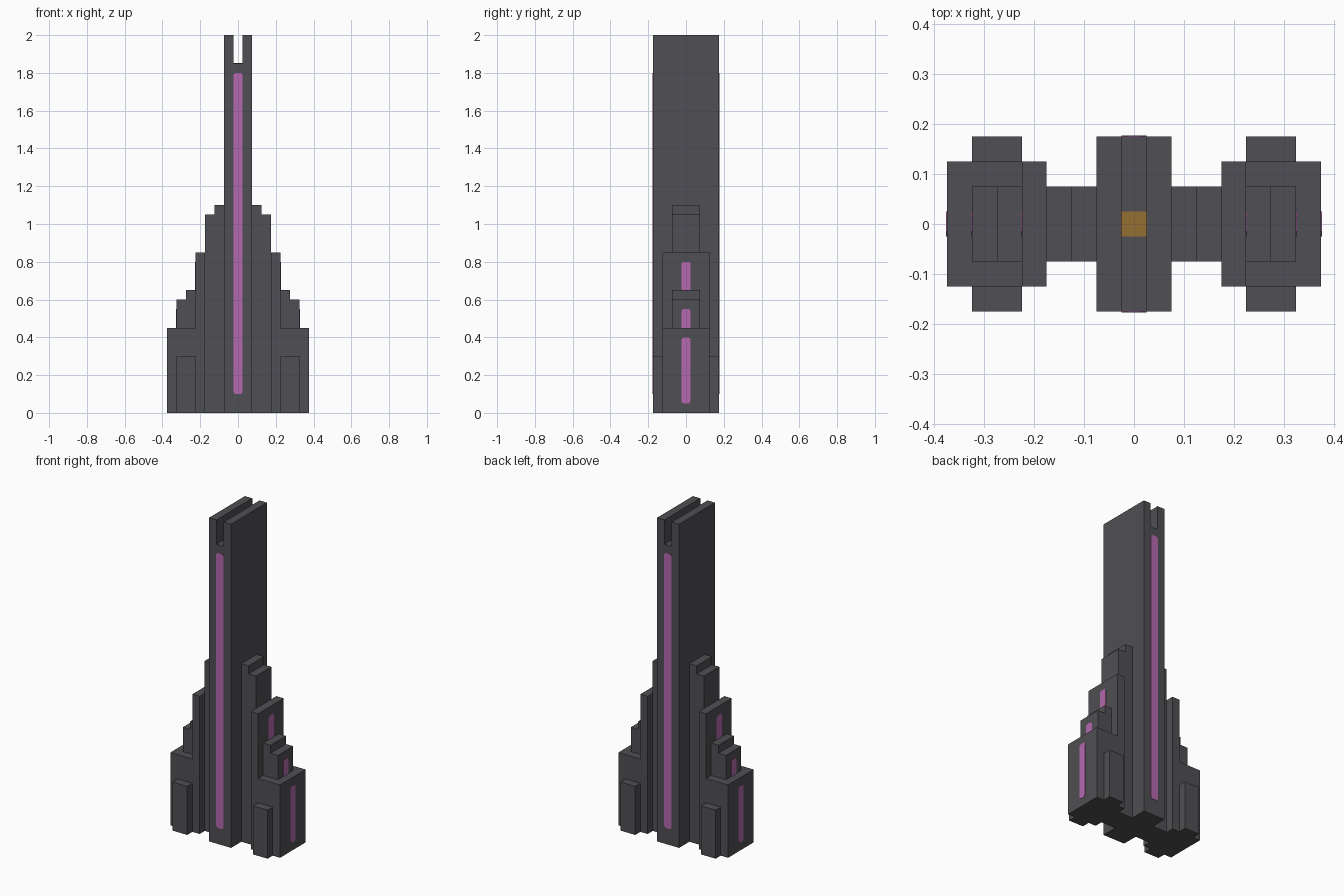
import bpy
import bmesh
from mathutils import Vector

cube = bpy.data.objects.get("Cube")
if cube:
    bpy.data.objects.remove(cube, do_unlink=True)


def make_material(name, rgb):
    mat = bpy.data.materials.new(name)
    mat.use_nodes = True
    mat.diffuse_color = (*rgb, 1)
    mat.node_tree.nodes["Principled BSDF"].inputs["Base Color"].default_value = (*rgb, 1)
    return mat


STONE = make_material("dark grey", (0.08, 0.078, 0.087))
GLOW = make_material("orchid pink", (0.46, 0.138, 0.425))
GOLD = make_material("dull gold", (0.30, 0.16, 0.034))


def extrude(name, points, offset, mat):
    """Make a solid by sweeping a closed outline along an offset."""
    bm = bmesh.new()
    face = bm.faces.new([bm.verts.new(p) for p in points])
    swept = bmesh.ops.extrude_face_region(bm, geom=[face], use_keep_orig=True)
    moved = [v for v in swept["geom"] if isinstance(v, bmesh.types.BMVert)]
    bmesh.ops.translate(bm, verts=moved, vec=offset)
    bmesh.ops.recalc_face_normals(bm, faces=bm.faces[:])
    mesh = bpy.data.meshes.new(name)
    bm.to_mesh(mesh)
    bm.free()
    mesh.materials.append(mat)
    obj = bpy.data.objects.new(name, mesh)
    bpy.context.collection.objects.link(obj)
    return obj


def slab(name, outline, y0, y1, side=1):
    """Sweep a front outline (x, z) from y0 to y1."""
    points = [(side * x, y0, z) for x, z in outline]
    return extrude(name, points, (0, y1 - y0, 0), STONE)


def strip(name, normal, distance, z0, z1, square_foot=False):
    """Thin glowing window with clipped corners on a vertical wall."""
    n = Vector(normal)
    across = n.cross(Vector((0, 0, 1)))
    w, c = 0.025, 0.01
    outline = [(-w, z1 - c), (c - w, z1), (w - c, z1), (w, z1 - c)]
    if square_foot:
        outline += [(w, z0), (-w, z0)]
    else:
        outline += [(w, z0 + c), (w - c, z0), (c - w, z0), (-w, z0 + c)]
    base = n * (distance - 0.002)
    points = [base + across * a + Vector((0, 0, z)) for a, z in outline]
    extrude(name, points, n * 0.004, GLOW)


# Central tower with a notched crown
slab("tower", [(-0.075, 0), (0.075, 0), (0.075, 2), (0.025, 2), (0.025, 1.85),
               (-0.025, 1.85), (-0.025, 2), (-0.075, 2)], -0.175, 0.175)
w = 0.025
extrude("crown_plate", [(-w, -w, 1.849), (w, -w, 1.849), (w, w, 1.849), (-w, w, 1.849)],
        (0, 0, 0.003), GOLD)

# Tall windows on front and back
for label, y in (("front", -1), ("back", 1)):
    strip(label + "_window", (0, y, 0), 0.175, 0.1, 1.8)

# Stepped wings
for label, s in (("left", 1), ("right", -1)):
    slab(label + "_shoulder", [(0.075, 0), (0.175, 0), (0.175, 1.05), (0.125, 1.05),
                               (0.125, 1.1), (0.075, 1.1)], -0.075, 0.075, s)
    slab(label + "_wing", [(0.175, 0), (0.375, 0), (0.375, 0.45), (0.225, 0.45),
                           (0.225, 0.85), (0.175, 0.85)], -0.125, 0.125, s)
    slab(label + "_setback", [(0.225, 0.45), (0.325, 0.45), (0.325, 0.6), (0.275, 0.6),
                              (0.275, 0.65), (0.225, 0.65)], -0.075, 0.075, s)
    for end, y in (("front", -1), ("back", 1)):
        slab(f"{label}_{end}_buttress", [(0.225, 0), (0.325, 0), (0.325, 0.3), (0.225, 0.3)],
             y * 0.125, y * 0.175, s)
    strip(label + "_lower_window", (s, 0, 0), 0.375, 0.05, 0.4)
    strip(label + "_middle_window", (s, 0, 0), 0.325, 0.45, 0.55, True)
    strip(label + "_upper_window", (s, 0, 0), 0.225, 0.65, 0.8, True)
